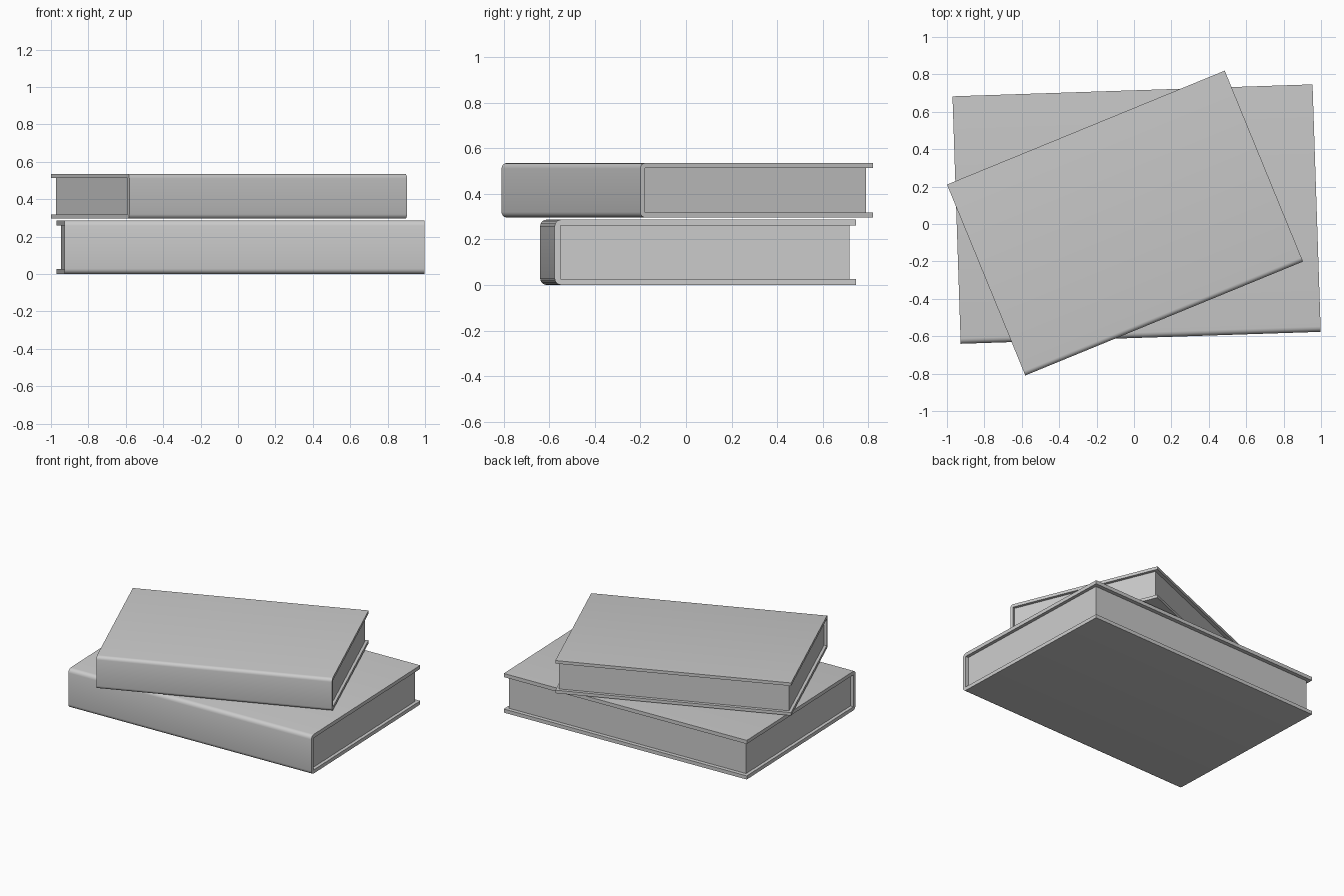
import bpy
import bmesh
import math

if "Cube" in bpy.data.objects:
    bpy.data.objects.remove(bpy.data.objects["Cube"], do_unlink=True)

# One plain grey for the whole stack
grey = bpy.data.materials.new("light_grey")
grey.use_nodes = True
grey.diffuse_color = (0.6, 0.6, 0.6, 1)
grey.node_tree.nodes["Principled BSDF"].inputs["Base Color"].default_value = (0.6, 0.6, 0.6, 1)

# Proportions shared by both books (the lower one is a larger copy)
WIDTH, DEPTH, HEIGHT = 1.605, 1.103, 0.239
BOARD, RADIUS = 0.022, 0.024
END_INSET, FORE_INSET = 0.02, 0.024


def extrude_profile(name, profile, width):
    """Sweep a closed (y, z) profile along x, centred on x = 0."""
    bm = bmesh.new()
    face = bm.faces.new([bm.verts.new((-width / 2, y, z)) for y, z in profile])
    swept = bmesh.ops.extrude_face_region(bm, geom=[face])["geom"]
    moved = [v for v in swept if isinstance(v, bmesh.types.BMVert)]
    bmesh.ops.translate(bm, verts=moved, vec=(width, 0, 0))
    bmesh.ops.recalc_face_normals(bm, faces=bm.faces)
    mesh = bpy.data.meshes.new(name)
    bm.to_mesh(mesh)
    bm.free()
    mesh.materials.append(grey)
    obj = bpy.data.objects.new(name, mesh)
    bpy.context.collection.objects.link(obj)
    return obj


def arc(cy, cz, start, steps=4):
    """Quarter circle of the spine corner, going clockwise from start."""
    angles = [math.radians(start - 90 * i / steps) for i in range(steps + 1)]
    return [(cy + RADIUS * math.cos(a), cz + RADIUS * math.sin(a)) for a in angles]


def make_book(prefix, location, turn, scale):
    front, back = -DEPTH / 2, DEPTH / 2
    inner = front + BOARD
    # C-shaped cover: two boards joined by a spine with rounded corners
    cover = [(back, HEIGHT), (back, HEIGHT - BOARD), (inner, HEIGHT - BOARD),
             (inner, BOARD), (back, BOARD), (back, 0)]
    cover += arc(front + RADIUS, RADIUS, 270)
    cover += arc(front + RADIUS, HEIGHT - RADIUS, 180)
    cover_obj = extrude_profile(prefix + "_cover", cover, WIDTH)

    # Page block, set back from the cover on three sides
    fore = back - FORE_INSET
    pages = [(inner, BOARD), (fore, BOARD),
             (fore, HEIGHT - BOARD), (inner, HEIGHT - BOARD)]
    pages_obj = extrude_profile(prefix + "_pages", pages, WIDTH - 2 * END_INSET)

    for obj in (cover_obj, pages_obj):
        obj.location = location
        obj.rotation_euler.z = math.radians(turn)
        obj.scale = (scale, scale, scale)

    # Smooth the spine, keep the board edges crisp
    bpy.ops.object.select_all(action="DESELECT")
    cover_obj.select_set(True)
    bpy.context.view_layer.objects.active = cover_obj
    bpy.ops.object.shade_smooth_by_angle(angle=math.radians(30))


make_book("lower_book", (0.014, 0.053, 0), 1.9, 1.2)
make_book("upper_book", (-0.048, 0.005, 0.296), 22.3, 1.0)
